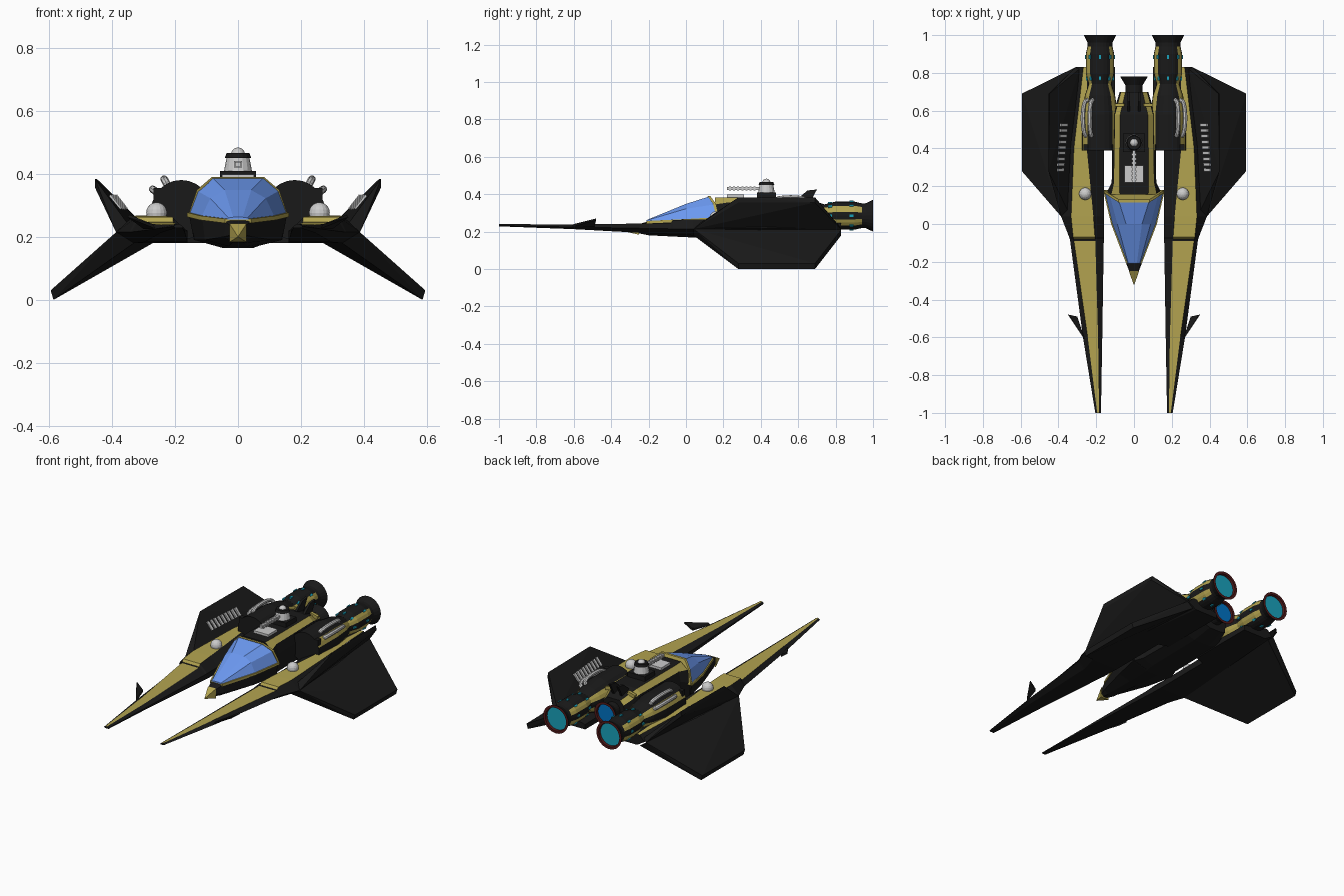
import bpy, bmesh
from math import sin, cos, pi, radians
from mathutils import Matrix, Vector

if "Cube" in bpy.data.objects:
    bpy.data.objects.remove(bpy.data.objects["Cube"])


def mat(name, rgb):
    m = bpy.data.materials.new(name)
    m.diffuse_color = (*rgb, 1)
    m.use_nodes = True
    m.node_tree.nodes["Principled BSDF"].inputs["Base Color"].default_value = m.diffuse_color
    return m


BLACK = mat("black_hull", (0.01, 0.01, 0.01))
GOLD = mat("gold_trim", (0.45, 0.37, 0.08))
GLASS = mat("blue_glass", (0.15, 0.32, 0.88))
CYAN = mat("cyan_glow", (0.01, 0.36, 0.5))
BLUE = mat("blue_glow", (0.0, 0.17, 0.55))
RED = mat("dark_red_ring", (0.08, 0.01, 0.01))


def finish(name, bm, mats, mirror=False):
    bmesh.ops.recalc_face_normals(bm, faces=bm.faces)
    me = bpy.data.meshes.new(name)
    bm.to_mesh(me)
    bm.free()
    for m in mats:
        if m:
            me.materials.append(m)
    ob = bpy.data.objects.new(name, me)
    bpy.context.collection.objects.link(ob)
    if mirror:
        ob.modifiers.new("Mirror", "MIRROR").use_mirror_merge = False
    return ob


def loft(name, rings, mats, pick=lambda s, i: 0, end=0, mirror=False):
    """Skin closed rings; pick(section, side) gives the material slot."""
    bm = bmesh.new()
    vs = [[bm.verts.new(p) for p in r] for r in rings]
    n = len(rings[0])
    for s in range(len(vs) - 1):
        for i in range(n):
            j = (i + 1) % n
            f = bm.faces.new((vs[s][i], vs[s][j], vs[s + 1][j], vs[s + 1][i]))
            f.material_index = pick(s, i)
    bm.faces.new(vs[0])
    bm.faces.new(vs[-1]).material_index = end
    return finish(name, bm, mats, mirror)


def sym(y, half):
    """Mirror half of a cross-section (x, z[, y shift]) into a full ring."""
    right = [(p[0], y + (p[2] if len(p) > 2 else 0), p[1]) for p in half]
    return right + [(-x, yy, z) for x, yy, z in reversed(right)]


def hull(name, pts, m, mirror=False):
    bm = bmesh.new()
    for p in pts:
        bm.verts.new(p)
    bmesh.ops.convex_hull(bm, input=bm.verts)
    bmesh.ops.dissolve_limit(bm, angle_limit=0.01, verts=bm.verts, edges=bm.edges)
    return finish(name, bm, [m], mirror)


def boxes(name, items, m, mirror=False):
    """items: (location, size, tilt about y)"""
    bm = bmesh.new()
    for loc, size, tilt in items:
        M = Matrix.Translation(loc) @ Matrix.Rotation(tilt, 4, 'Y') @ Matrix.Diagonal((*size, 1))
        bmesh.ops.create_cube(bm, size=1, matrix=M)
    return finish(name, bm, [m], mirror)


def ball(name, loc, r, mirror=False):
    bm = bmesh.new()
    bmesh.ops.create_uvsphere(bm, u_segments=16, v_segments=10, radius=r,
                              matrix=Matrix.Translation(loc))
    return finish(name, bm, [None], mirror)


def cone(name, z0, z1, r0, r1, y, m, n=16):
    rings = [[(r * cos(2 * pi * i / n), y + r * sin(2 * pi * i / n), z) for i in range(n)]
             for z, r in ((z0, r0), (z1, r1))]
    return loft(name, rings, [m])


def lathe_y(x, z, prof, n=24):
    return [[(x + r * cos(2 * pi * i / n), y, z + r * sin(2 * pi * i / n)) for i in range(n)]
            for y, r in prof]


# side hulls running forward into long prongs, gold on the top face
rows = [(-1, .175, .185, .195, .205, .228, .233, .24),
        (-.6, .168, .19, .245, .27, .213, .224, .238),
        (-.09, .16, .205, .318, .338, .185, .215, .245),
        (-.08, .16, .205, .32, .34, .184, .215, .247),
        (-.07, .16, .207, .322, .343, .183, .215, .262),
        (.04, .16, .215, .333, .386, .18, .215, .265),
        (.4, .16, .25, .318, .37, .18, .22, .268),
        (.42, .1, .25, .316, .37, .18, .22, .268),
        (.83, .1, .25, .268, .30, .18, .21, .245)]
loft("side_hull", [[(a, y, zb), (a, y, zm), (b, y, zt), (c, y, zt), (d, y, zm), (d - (d - a) * .25, y, zb)]
                   for y, a, b, c, d, zb, zm, zt in rows],
     [BLACK, GOLD], lambda s, i: int(i == 2 and s != 2), mirror=True)
hull("prong_barb", [(.26, -.61, .225), (.30, -.49, .225), (.30, -.49, .24), (.27, -.6, .24),
                    (.35, -.48, .262), (.345, -.48, .27)], BLACK, True)

# lower wings and upper fins
hull("lower_wing", [(.386, .04, .215), (.33, .04, .18), (.31, .83, .21), (.27, .83, .18),
                    (.594, .28, .03), (.594, .69, .03), (.585, .28, 0), (.585, .69, 0)], BLACK, True)
hull("upper_fin", [(.386, .04, .213), (.345, .06, .235), (.31, .83, .21), (.29, .82, .23),
                   (.453, .28, .355), (.453, .69, .355), (.453, .28, .383), (.447, .69, .383)], BLACK, True)
boxes("fin_vents", [((.392 - .02 * k / 8, .285 + .03 * k, .308), (.014, .016, .055), radians(38))
                    for k in range(9)], None, True)

# centre fuselage and gold nose
loft("fuselage_front", [sym(y, h) for y, h in (
    (-.25, [(.012, .19), (.025, .205), (.025, .235), (.02, .238), (.01, .24)]),
    (-.2, [(.02, .18), (.045, .2), (.04, .25), (.035, .253), (.02, .255)]),
    (0, [(.03, .17), (.105, .19), (.113, .258), (.1, .262), (.04, .265)]),
    (.165, [(.04, .165), (.14, .19), (.155, .268), (.14, .27), (.07, .272)]))], [BLACK])
loft("fuselage_rear", [sym(y, h) for y, h in (
    (.155, [(.04, .165), (.14, .19), (.15, .275), (.12, .345), (.075, .383)]),
    (.22, [(.05, .165), (.115, .19), (.118, .295), (.106, .355), (.078, .383)]),
    (.58, [(.05, .17), (.11, .19), (.113, .3), (.1, .355), (.073, .38)]),
    (.70, [(.04, .2), (.07, .21), (.075, .28), (.068, .32), (.045, .345)]))],
     [BLACK, GOLD], lambda s, i: int(i in (3, 5)))
hull("nose_tip", [(sx * .027, -.25, z) for sx in (1, -1) for z in (.183, .242)] + [(0, -.325, .2)], GOLD)

# canopy glass with gold base rim and rear arch
canopy = [(-.21, [(.035, .255), (.03, .26), (.015, .262)]),
          (0, [(.115, .265), (.088, .322), (.042, .348)]),
          (.17, [(.155, .275), (.128, .345, -.02), (.08, .386, -.05)])]
loft("canopy", [sym(y, h) for y, h in canopy], [GLASS])
loft("canopy_rim", [sym(y, [(h[0][0] + .006, h[0][1] - .012), (h[0][0] + .006, h[0][1] + .002)])
                    for y, h in canopy], [GOLD])
arch = [(.158, .268), (.131, .348, -.02), (.082, .39, -.05)]
loft("canopy_arch", [sym(.165, arch), sym(.18, arch)], [GOLD])

# main engines with gold stripes, red ring and cyan glow
CZ = .285
prof = [(.39, .095), (.58, .095), (.68, .08), (.74, .06), (.80, .075), (.90, .075), (.94, .066),
        (.96, .066), (1, .085), (1, .07), (.985, .068)]
stripe = {1, 2, 9, 10, 13, 14, 21, 22}
loft("main_engine", lathe_y(.18, CZ, prof), [BLACK, GOLD, RED, CYAN],
     lambda s, i: 2 if s >= 8 else int(s < 6 and i in stripe), end=3, mirror=True)
boxes("engine_collar", [((.19, .405, .30), (.155, .03, .11), 0)], BLACK, True)
boxes("engine_lights", [((.18 + r * cos(a), y, CZ + r * sin(a)), (.012, .022, .012), -a)
                        for y, r in ((.77, .067), (.885, .074))
                        for a in [k * pi / 4 for k in range(8)]], CYAN, True)

# bent pipes on the engine shoulders
for k, deg in enumerate((61, 36)):
    out = Vector((cos(radians(deg)), 0, sin(radians(deg))))
    side = Vector((-out.z, 0, out.x))
    rings = []
    for s in range(11):
        t = pi * s / 10
        c = Vector((.18, .56 - .095 * cos(t), CZ)) + out * (.08 + .032 * sin(t) ** .6)
        nrm = (out * sin(t) - Vector((0, cos(t), 0))).normalized()
        rings.append([c + .012 * (nrm * cos(u) + side * sin(u)) for u in [2 * pi * i / 8 for i in range(8)]])
    loft("engine_pipe_%d" % (k + 1), rings, [None], mirror=True)

# centre engine and tail details
loft("centre_engine", lathe_y(0, .28, [(.66, .065), (.70, .046), (.735, .046), (.78, .073), (.78, .058), (.768, .056)]),
     [BLACK, RED, BLUE], lambda s, i: int(s >= 3), end=2)
hull("tail_fin", [(x, y, z) for x in (.02, .034)
                  for y, z in ((.59, .37), (.66, .35), (.65, .42), (.70, .425))], BLACK, True)
boxes("tail_bars", [((.075, .63, .365), (.05, .018, .02), radians(15))], GOLD, True)

# roof turret
boxes("turret_base", [((0, .43, .392), (.115, .1, .034), 0)], BLACK)
cone("turret_body", .405, .452, .045, .036, .43, None)
cone("turret_cap", .45, .466, .042, .036, .43, BLACK)
ball("turret_dome", (0, .43, .461), .022)
boxes("turret_barrel", [((0, .31, .43), (.018, .18, .014), 0)]
      + [((0, .235 + .022 * k, .43), (.026, .011, .02), 0) for k in range(7)], None)
boxes("roof_plate", [((0, .265, .388), (.1, .09, .018), 0)], None)

# sensor domes on the side hulls
ball("sensor_dome", (.258, .16, .276), .033, True)
